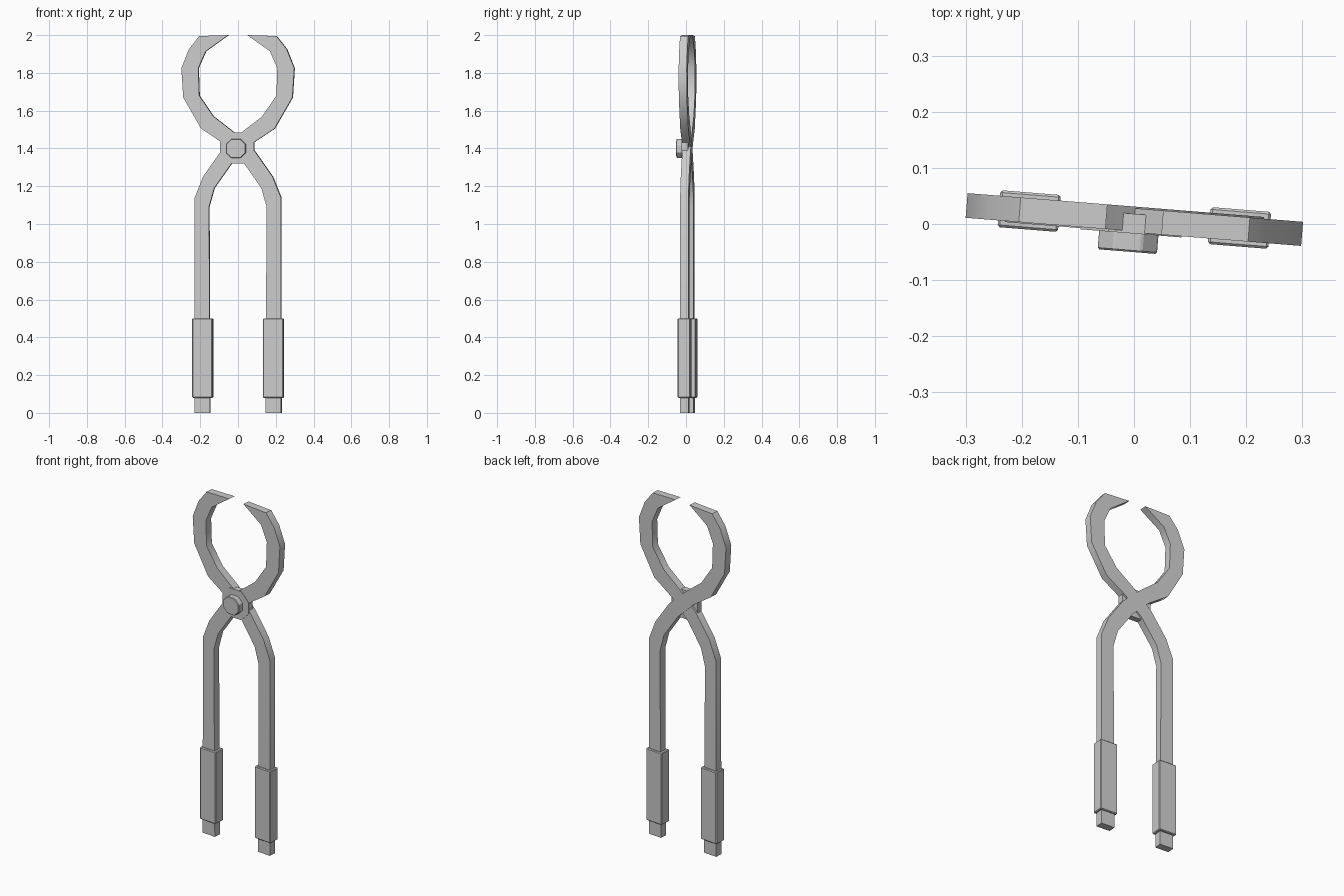
import bpy, bmesh, math
from mathutils import Matrix

if "Cube" in bpy.data.objects:
    bpy.data.objects.remove(bpy.data.objects["Cube"])

TILT = Matrix.Rotation(math.radians(-4.6), 4, 'Z')


def plate(name, outline, y0, y1, bevel=0.0, smooth=False):
    """Extrude an x/z outline from y0 to y1, then apply the slight turn of the tool."""
    bm = bmesh.new()
    face = bm.faces.new([bm.verts.new((x, y0, z)) for x, z in outline])
    ext = bmesh.ops.extrude_face_region(bm, geom=[face])
    for v in ext["geom"]:
        if isinstance(v, bmesh.types.BMVert):
            v.co.y = y1
    bmesh.ops.recalc_face_normals(bm, faces=bm.faces[:])
    if bevel:
        bmesh.ops.bevel(bm, geom=bm.edges[:], offset=bevel, segments=1, affect='EDGES')
    bm.transform(TILT)
    me = bpy.data.meshes.new(name)
    bm.to_mesh(me)
    bm.free()
    ob = bpy.data.objects.new(name, me)
    bpy.context.collection.objects.link(ob)
    if smooth:
        bpy.ops.object.select_all(action='DESELECT')
        ob.select_set(True)
        bpy.context.view_layer.objects.active = ob
        bpy.ops.object.shade_smooth_by_angle(angle=math.radians(36))
    return ob


def octagon(cx, cz, half_w, half_h, cut):
    a, b = half_w - cut, half_h - cut
    pts = [(half_w, -b), (half_w, b), (a, half_h), (-a, half_h),
           (-half_w, b), (-half_w, -b), (-a, -half_h), (a, -half_h)]
    return [(cx + x, cz + z) for x, z in pts]


# Arm outline: handle at lower left, crossing the pivot to the jaw at upper right
left_edge = [(-0.23, 0), (-0.229, 1.14), (-0.185, 1.25), (-0.09, 1.385), (0.02, 1.485),
             (0.13, 1.57), (0.205, 1.68), (0.21, 1.825), (0.17, 1.915)]
right_edge = [(0.05, 2.0), (0.205, 1.995), (0.26, 1.925), (0.3, 1.825), (0.29, 1.67),
              (0.195, 1.505), (0.075, 1.425), (-0.03, 1.325), (-0.125, 1.19),
              (-0.153, 1.09), (-0.147, 0)]
arm = left_edge + right_edge
plate("front_arm", arm, -0.015, 0.028, smooth=True)
plate("back_arm", [(-x, z) for x, z in arm], -0.013, 0.031, smooth=True)

# Pivot plate and bolt
plate("pivot_plate", octagon(-0.004, 1.402, 0.09, 0.083, 0.05), -0.017, 0.018)
plate("pivot_bolt", octagon(-0.008, 1.4, 0.053, 0.05, 0.028), -0.05, 0.0, bevel=0.003)

# Handle grips
for side, label in ((-1, "left"), (1, "right")):
    cx = side * 0.188
    w = 0.054
    plate(label + "_grip", [(cx - w, 0.08), (cx + w, 0.08), (cx + w, 0.5), (cx - w, 0.5)],
          -0.025, 0.041, bevel=0.004)
